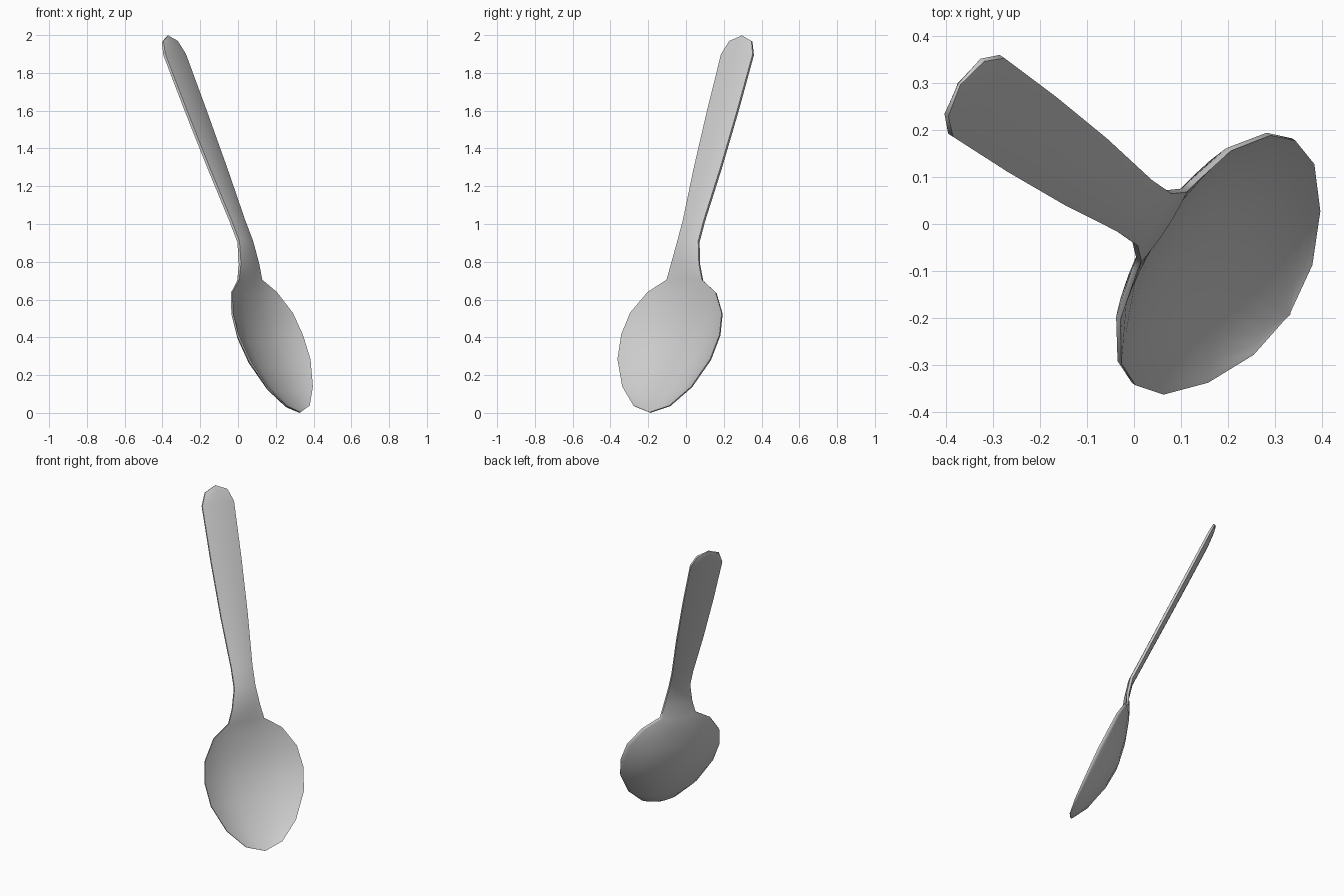
import bpy, bmesh, math
from mathutils import Vector

if "Cube" in bpy.data.objects:
    bpy.data.objects.remove(bpy.data.objects["Cube"], do_unlink=True)

# Leaning frame: width axis, forward axis and the face normal of the spoon
WIDTH = Vector((0.547, 0.837, 0))
FORWARD = Vector((0.837, -0.547, 0))
NORMAL = (FORWARD + Vector((0, 0, 0.468))).normalized()
COLUMNS = 10

# Stations from bowl tip to handle end: height, forward, half width, bowl depth, thickness
STATIONS = [
    (0.005, 0.380, 0.0, 0.0, 0.010),
    (0.04, 0.362, 0.114, 0.022, 0.016),
    (0.14, 0.313, 0.218, 0.062, 0.018),
    (0.285, 0.247, 0.293, 0.092, 0.020),
    (0.415, 0.186, 0.311, 0.096, 0.020),
    (0.53, 0.135, 0.290, 0.075, 0.022),
    (0.64, 0.082, 0.215, 0.036, 0.024),
    (0.705, 0.055, 0.112, 0.010, 0.028),
    (0.79, 0.050, 0.088, 0.0, 0.030),
    (0.91, 0.025, 0.066, 0.0, 0.030),
    (1.02, -0.026, 0.066, 0.0, 0.030),
    (1.30, -0.155, 0.084, 0.0, 0.030),
    (1.60, -0.293, 0.095, 0.0, 0.030),
    (1.90, -0.430, 0.100, 0.0, 0.028),
    (1.97, -0.461, 0.070, 0.0, 0.022),
    (2.0, -0.474, 0.0, 0.0, 0.010),
]


def section(bm, height, forward, half, depth, thick):
    """One closed cross-section: upper face left to right, then lower face back."""
    centre = FORWARD * forward + WIDTH * (0.02 + 0.013 * height) + Vector((0, 0, height))
    upper, lower = [], []
    for i in range(COLUMNS + 1):
        u = -math.cos(math.pi * i / COLUMNS)
        dish = -depth * (1 - abs(u) ** 2.4)
        shell = thick * (0.25 + 0.25 * (1 - u * u))
        base = centre + WIDTH * (half * u)
        upper.append(bm.verts.new(base + NORMAL * (dish + shell)))
        lower.append(bm.verts.new(base + NORMAL * (dish - shell)))
    return upper + lower[::-1]


# Spoon body lofted through the stations
bm = bmesh.new()
rings = [section(bm, *s) for s in STATIONS]
for a, b in zip(rings, rings[1:]):
    for i in range(len(a)):
        j = (i + 1) % len(a)
        bm.faces.new((a[i], a[j], b[j], b[i]))
bmesh.ops.remove_doubles(bm, verts=bm.verts, dist=0.0005)
bmesh.ops.recalc_face_normals(bm, faces=bm.faces)

# Rest the tip on the floor
low = min(v.co.z for v in bm.verts)
bmesh.ops.translate(bm, verts=bm.verts, vec=(0, 0, -low))

mesh = bpy.data.meshes.new("spoon")
bm.to_mesh(mesh)
bm.free()
spoon = bpy.data.objects.new("spoon", mesh)
bpy.context.collection.objects.link(spoon)

# Plain metal colour
metal = bpy.data.materials.new("light_grey_metal")
metal.use_nodes = True
grey = (0.6, 0.6, 0.6, 1)
metal.diffuse_color = grey
metal.node_tree.nodes["Principled BSDF"].inputs["Base Color"].default_value = grey
mesh.materials.append(metal)

bpy.context.view_layer.objects.active = spoon
spoon.select_set(True)
bpy.ops.object.shade_smooth_by_angle(angle=math.radians(55))
